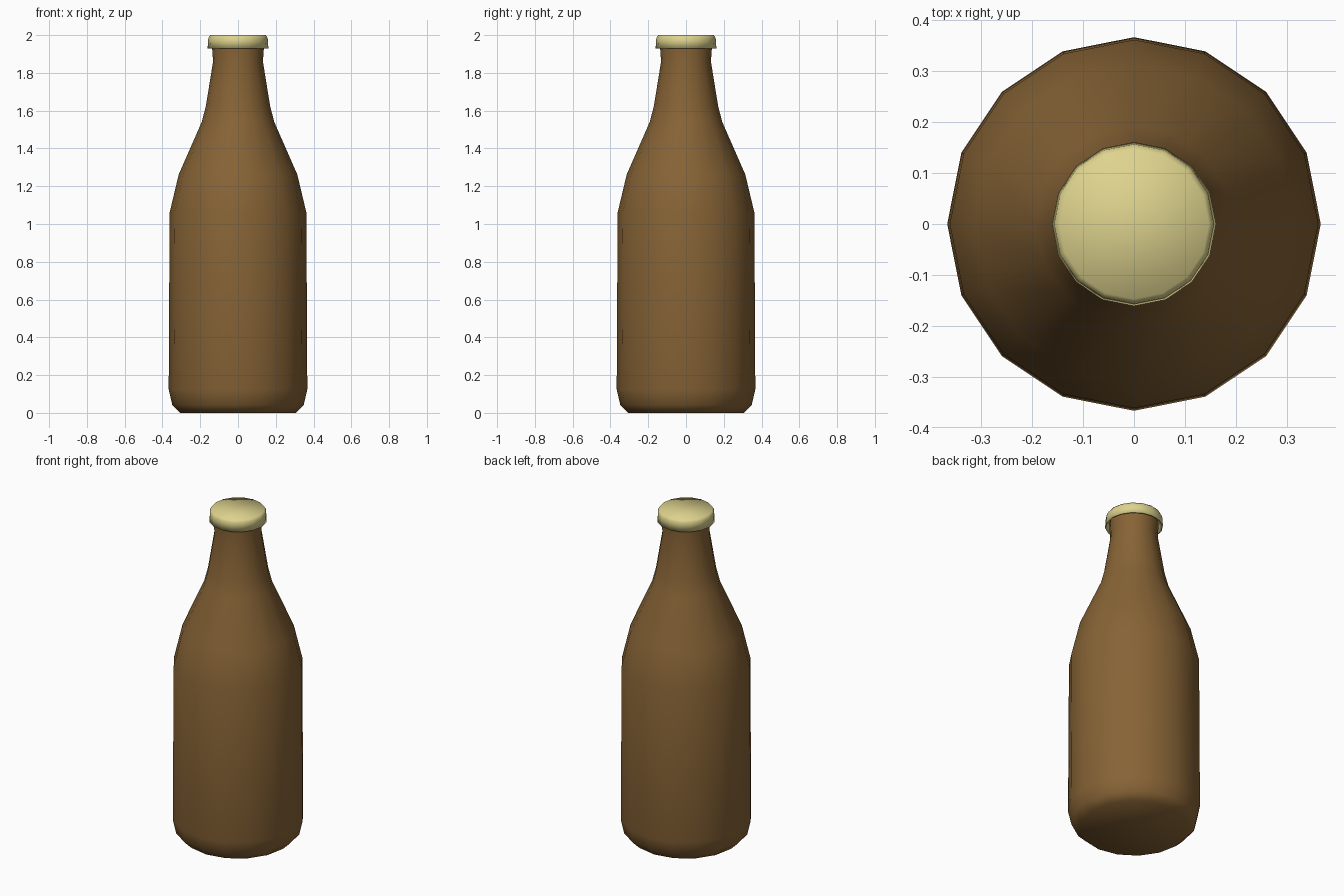
import bpy, bmesh
from math import cos, sin, tau

if "Cube" in bpy.data.objects:
    bpy.data.objects.remove(bpy.data.objects["Cube"])

SIDES = 16


def material(name, rgb):
    m = bpy.data.materials.new(name)
    m.diffuse_color = (*rgb, 1)
    m.use_nodes = True
    m.node_tree.nodes["Principled BSDF"].inputs["Base Color"].default_value = m.diffuse_color
    return m


def lathe(name, profile, mat, cap_start, cap_end):
    """Spin an (r, z) profile around z, bottom to top, fully smooth."""
    bm = bmesh.new()
    rings = [[bm.verts.new((r * cos(tau * i / SIDES), r * sin(tau * i / SIDES), z))
              for i in range(SIDES)] for r, z in profile]
    for a, b in zip(rings, rings[1:]):
        for i in range(SIDES):
            j = (i + 1) % SIDES
            bm.faces.new((a[i], a[j], b[j], b[i]))
    if cap_start:
        bm.faces.new(rings[0][::-1])
    if cap_end:
        bm.faces.new(rings[-1])
    for f in bm.faces:
        f.smooth = True
    mesh = bpy.data.meshes.new(name)
    bm.to_mesh(mesh)
    bm.free()
    mesh.materials.append(mat)
    obj = bpy.data.objects.new(name, mesh)
    bpy.context.collection.objects.link(obj)
    return obj


# Bottle: rounded foot, straight body, sloping shoulder, flared neck
lathe("bottle",
      [(0.305, 0), (0.348, 0.042), (0.367, 0.125), (0.362, 1.06), (0.314, 1.262),
       (0.192, 1.54), (0.17, 1.625), (0.132, 1.86), (0.137, 1.93), (0.137, 1.96)],
      material("brown_glass", (0.24, 0.125, 0.036)), True, True)

# Cap: thin skirt with a rolled upper edge, open underneath
lathe("bottle_cap",
      [(0.143, 1.965), (0.154, 1.93), (0.161, 1.93), (0.157, 1.985), (0.147, 2.0)],
      material("cap_cream", (0.73, 0.65, 0.27)), False, True)
